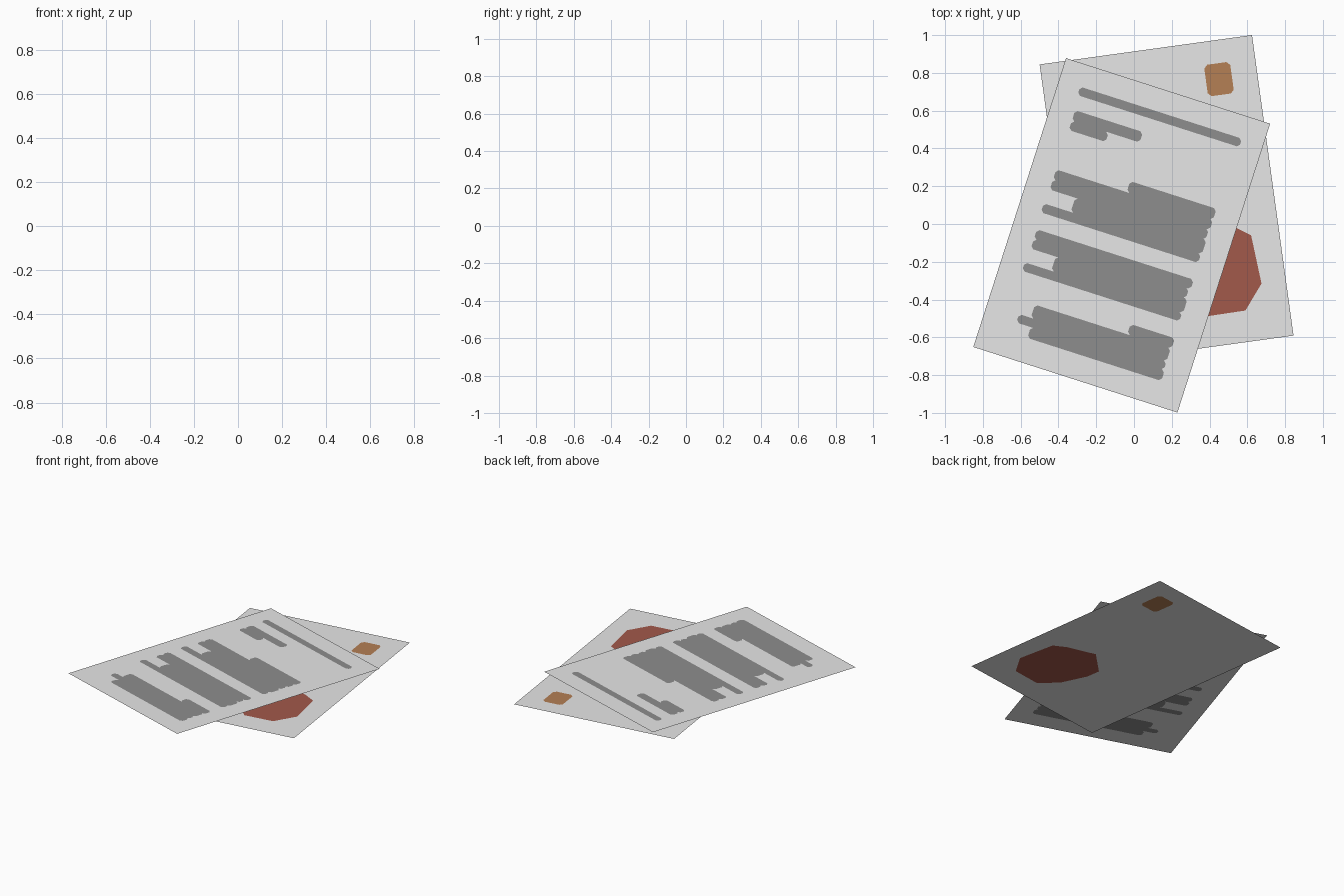
import bpy, bmesh, math
from mathutils import Vector, Matrix

if "Cube" in bpy.data.objects:
    bpy.data.objects.remove(bpy.data.objects["Cube"])

W, H = 1.135, 1.606   # paper size


def material(name, rgb):
    m = bpy.data.materials.new(name)
    m.diffuse_color = (*rgb, 1)
    m.use_nodes = True
    m.node_tree.nodes["Principled BSDF"].inputs["Base Color"].default_value = m.diffuse_color
    return m


PAPER = material("paper white", (0.80, 0.80, 0.80))
INK = material("faded ink grey", (0.27, 0.27, 0.27))
RED = material("seal red", (0.36, 0.10, 0.07))
BROWN = material("stamp brown", (0.46, 0.215, 0.09))


def block(top, rows, c=0.014):
    """Outline of stacked lines with chamfered ends; rows are (bottom, left, right)."""
    right, left = [], []
    for bottom, u0, u1 in rows:
        for side, u, s in ((right, u1, -1), (left, u0, 1)):
            side += [(u + s * c, top), (u, top - c), (u, bottom + c), (u + s * c, bottom)]
        top = bottom
    out = []
    for p in right + left[::-1]:
        if not out or (Vector(p) - Vector(out[-1])).length > 1e-4:
            out.append(p)
    return out


def sheet(name, centre, z, angle, marks):
    """One flat page whose marks are cut into the same plane."""
    bm = bmesh.new()
    mats = [PAPER]

    def loop(points):
        vs = [bm.verts.new((x, y, 0)) for x, y in points]
        for a, b in zip(vs, vs[1:] + vs[:1]):
            bm.edges.new((a, b))
        return vs

    loop([(-W / 2, -H / 2), (W / 2, -H / 2), (W / 2, H / 2), (-W / 2, H / 2)])
    loops = [(loop(pts), mat) for pts, mat in marks]
    bmesh.ops.triangle_fill(bm, edges=bm.edges[:], normal=(0, 0, 1))
    for vs, mat in loops:
        if mat not in mats:
            mats.append(mat)
        bm.faces.new(vs).material_index = mats.index(mat)
    for f in bm.faces:
        f.normal_update()
        if f.normal.z < 0:
            f.normal_flip()
    me = bpy.data.meshes.new(name)
    bm.to_mesh(me)
    bm.free()
    for m in mats:
        me.materials.append(m)
    ob = bpy.data.objects.new(name, me)
    ob.location = (*centre, z)
    ob.rotation_euler.z = angle
    bpy.context.collection.objects.link(ob)


# upper page: heading rule, address and three paragraphs
L, R = -0.437, 0.435
written = [
    block(0.682, [(0.635, -0.45, 0.45)]),
    block(0.555, [(0.497, L, -0.06), (0.445, L, -0.232)]),
    block(0.287, [(0.226, -0.045, R), (0.17, L, R), (0.114, L, 0.43),
                  (0.035, -0.295, R), (-0.015, -0.445, 0.43)]),
    block(-0.107, [(-0.16, L, R), (-0.214, L, 0.425), (-0.293, -0.298, R),
                   (-0.34, -0.445, 0.43)]),
    block(-0.433, [(-0.49, 0.188, R), (-0.563, -0.325, 0.43),
                   (-0.61, -0.39, 0.43), (-0.67, -0.31, R)]),
]
sheet("written_page", (-0.065, -0.06), 0.022, math.radians(-17.8),
      [(b, INK) for b in written])

# lower page: stamp in the corner and a large irregular seal
centre, angle = Vector((0.1725, 0.127)), math.radians(7.87)
seal = [(0.34, 0.03), (0.185, -0.124), (0.20, -0.22), (0.28, -0.386), (0.39, -0.488),
        (0.59, -0.458), (0.675, -0.315), (0.62, -0.06), (0.535, -0.018)]
turn = Matrix.Rotation(-angle, 2)
seal = [tuple(turn @ (Vector(p) - centre)) for p in seal]
stamp = block(0.68, [(0.512, 0.293, 0.432)], 0.018)
sheet("sealed_page", centre, 0.0, angle, [(stamp, BROWN), (seal, RED)])
